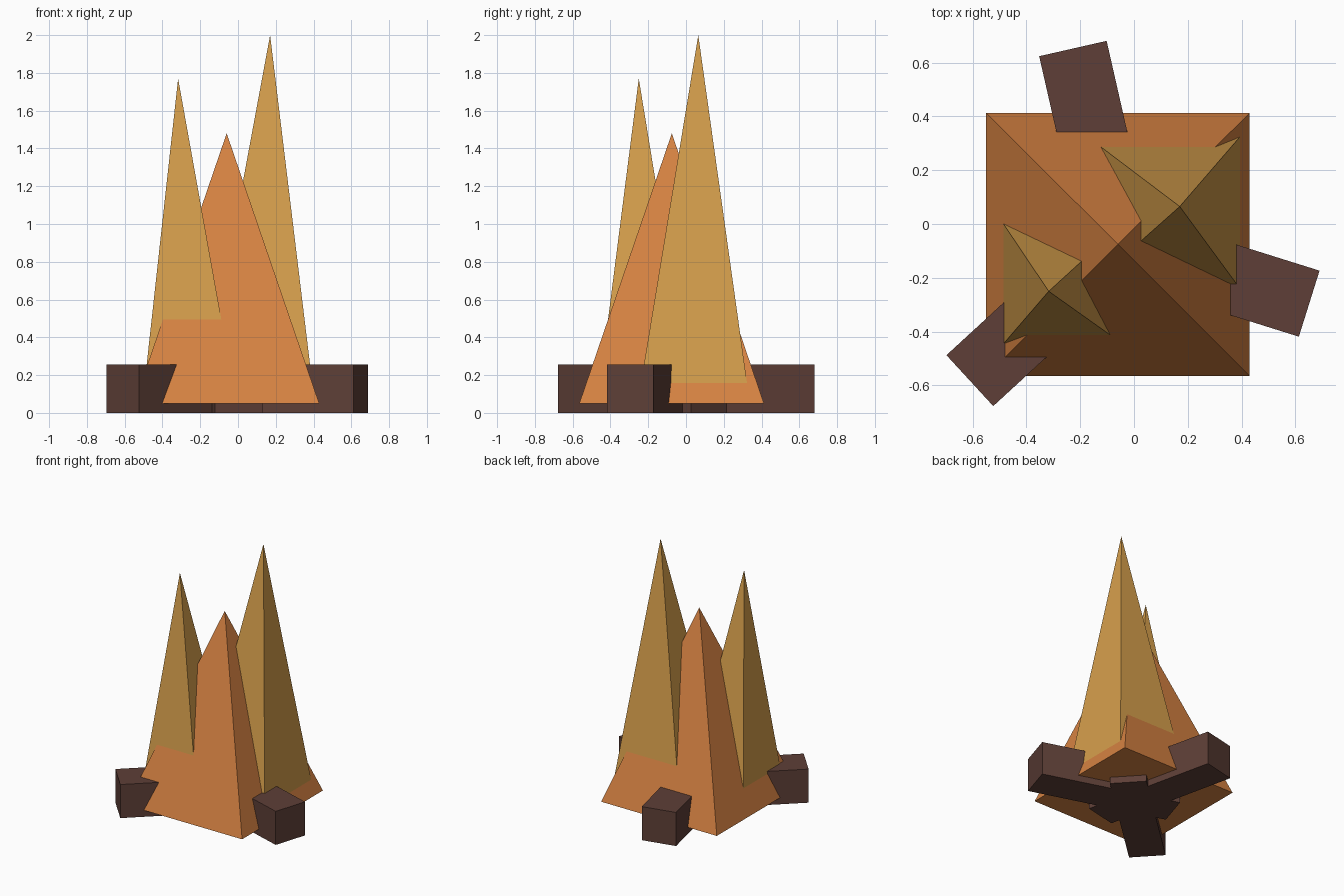
import bpy, bmesh, math
from mathutils import Matrix

if "Cube" in bpy.data.objects:
    bpy.data.objects.remove(bpy.data.objects["Cube"])


def material(name, rgb):
    """Flat colour from 8-bit sRGB, stored as linear."""
    lin = [((c / 255 + 0.055) / 1.055) ** 2.4 for c in rgb]
    mat = bpy.data.materials.new(name)
    mat.diffuse_color = (*lin, 1)
    mat.use_nodes = True
    mat.node_tree.nodes["Principled BSDF"].inputs["Base Color"].default_value = mat.diffuse_color
    return mat


ORANGE = material("flame orange", (214, 130, 66))
YELLOW = material("flame yellow", (214, 159, 76))
BROWN = material("log brown", (94, 63, 55))


def add_object(name, bm, mat):
    bmesh.ops.recalc_face_normals(bm, faces=bm.faces)
    mesh = bpy.data.meshes.new(name)
    bm.to_mesh(mesh)
    bm.free()
    mesh.materials.append(mat)
    obj = bpy.data.objects.new(name, mesh)
    bpy.context.collection.objects.link(obj)
    return obj


def flame(name, apex, x_range, y_range, base_z, mat):
    """Four-sided spike whose tip may lean away from the base centre."""
    bm = bmesh.new()
    (x0, x1), (y0, y1) = x_range, y_range
    base = [bm.verts.new((x, y, base_z))
            for x, y in ((x0, y0), (x1, y0), (x1, y1), (x0, y1))]
    tip = bm.verts.new(apex)
    bm.faces.new(base)
    for i in range(4):
        bm.faces.new((base[i], base[(i + 1) % 4], tip))
    return add_object(name, bm, mat)


def log(name, outer, angle, length=1.04, size=0.257):
    """Square log running inward from its outer end."""
    bm = bmesh.new()
    bmesh.ops.create_cube(bm, size=1)
    bm.transform(Matrix.Translation((outer[0], outer[1], 0))
                 @ Matrix.Rotation(math.radians(angle), 4, "Z")
                 @ Matrix.Translation((length / 2, 0, size / 2))
                 @ Matrix.Diagonal((length, size, size, 1)))
    return add_object(name, bm, BROWN)


# Flames: broad middle one and two taller leaning ones
flame("middle_flame", (-0.06, -0.075, 1.48), (-0.55, 0.43), (-0.565, 0.413), 0.05, ORANGE)
flame("tall_flame", (0.17, 0.065, 2.0), (-0.19, 0.405), (-0.255, 0.337), 0.06, YELLOW)
flame("left_flame", (-0.317, -0.25, 1.77), (-0.505, -0.01), (-0.468, 0.03), 0.06, YELLOW)

# Logs crossing under the flames
log("back_log", (-0.227, 0.652), -77.2)
log("right_log", (0.651, -0.296), 162.6)
log("left_log", (-0.610, -0.582), 42.6)
